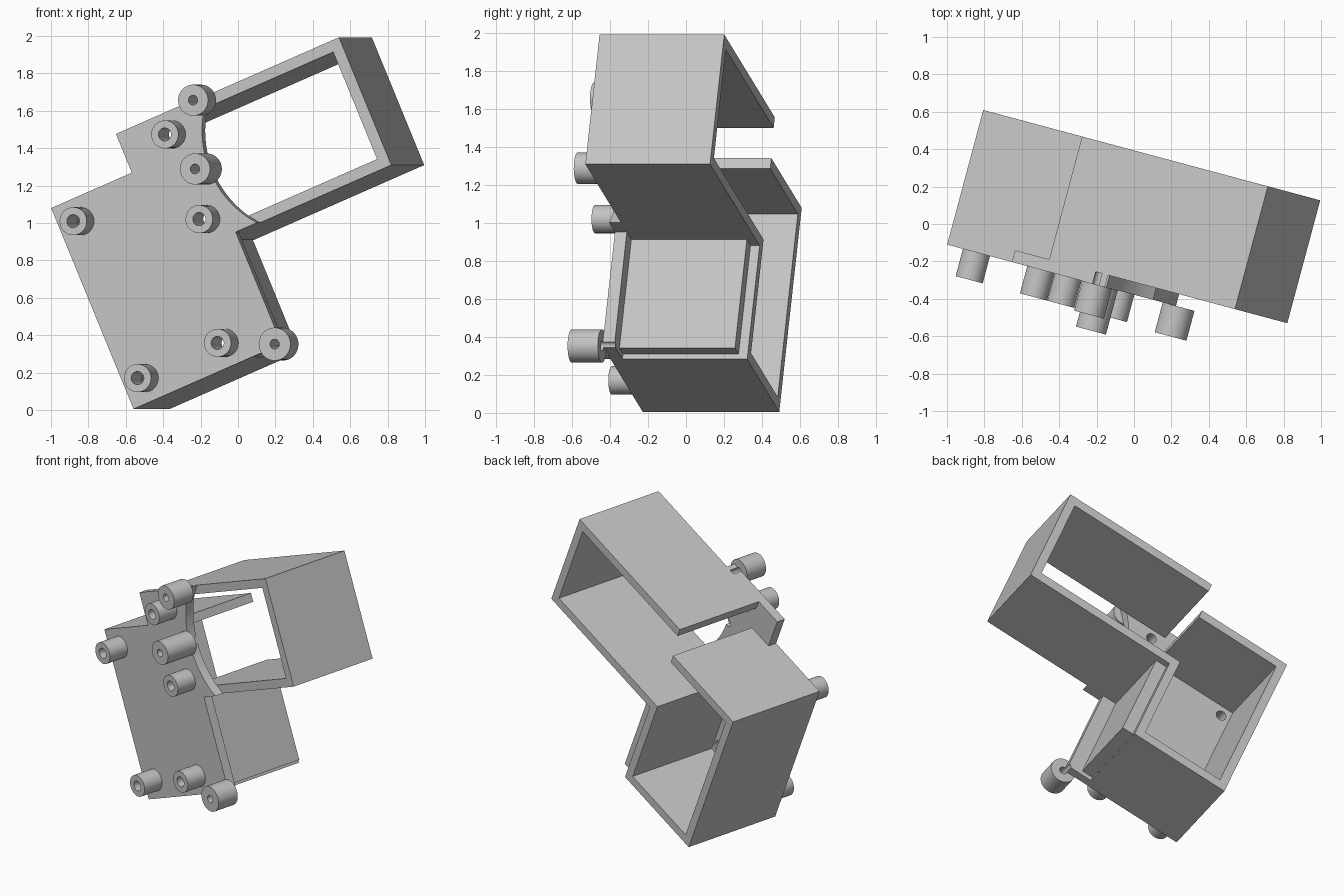
import bpy, bmesh, math
from mathutils import Matrix

cube = bpy.data.objects.get("Cube")
if cube:
    bpy.data.objects.remove(cube, do_unlink=True)

# Built upright (x across, y depth, z up), then tilted as a whole
TILT = Matrix.Rotation(math.radians(-15), 4, 'Z') @ Matrix.Rotation(math.radians(-23), 4, 'Y')

grey = bpy.data.materials.new("light_grey")
grey.use_nodes = True
COLOUR = (0.55, 0.55, 0.55, 1)
grey.diffuse_color = COLOUR
grey.node_tree.nodes["Principled BSDF"].inputs["Base Color"].default_value = COLOUR


def make(name, bm):
    bmesh.ops.recalc_face_normals(bm, faces=bm.faces)
    me = bpy.data.meshes.new(name)
    bm.to_mesh(me)
    bm.free()
    me.materials.append(grey)
    me.transform(TILT)
    ob = bpy.data.objects.new(name, me)
    bpy.context.collection.objects.link(ob)
    return ob


def extrude_profile(name, pts, y0, y1):
    bm = bmesh.new()
    face = bm.faces.new([bm.verts.new((x, y0, z)) for x, z in pts])
    res = bmesh.ops.extrude_face_region(bm, geom=[face])
    verts = [v for v in res["geom"] if isinstance(v, bmesh.types.BMVert)]
    bmesh.ops.translate(bm, verts=verts, vec=(0, y1 - y0, 0))
    return make(name, bm)


def slab(name, x0, x1, z0, z1, y0, y1):
    return extrude_profile(name, [(x0, z0), (x1, z0), (x1, z1), (x0, z1)], y0, y1)


def tube(name, x, z, y0, y1, outer, inner, n=40):
    bm = bmesh.new()
    rings = []
    for r, y in ((outer, y0), (outer, y1), (inner, y1), (inner, y0)):
        rings.append([bm.verts.new((x + r * math.cos(2 * math.pi * i / n), y,
                                    z + r * math.sin(2 * math.pi * i / n))) for i in range(n)])
    for a, b in zip(rings, rings[1:] + rings[:1]):
        for i in range(n):
            j = (i + 1) % n
            bm.faces.new((a[i], a[j], b[j], b[i]))
    return make(name, bm)


def smooth(ob):
    bpy.ops.object.select_all(action='DESELECT')
    ob.select_set(True)
    bpy.context.view_layer.objects.active = ob
    bpy.ops.object.shade_smooth_by_angle(angle=math.radians(30))


FRONT, MID, BACK = -0.365, -0.30, 0.38
T = 0.06
LEFT, RIGHT, FAR = -0.44, 0.27, 1.367
LOW, STEP, SHOULDER, TOP = 0.193, 0.843, 1.36, 1.585

# Front plate with a concave arc on its right edge
arc_x, arc_z, arc_r = 0.997, 1.2, 0.55
a0 = math.asin((STEP - arc_z) / arc_r)
a1 = math.asin((TOP - arc_z) / arc_r)
arc = []
for i in range(33):
    a = a0 + (a1 - a0) * i / 32
    arc.append((arc_x - arc_r * math.cos(a), arc_z + arc_r * math.sin(a)))
outline = [(LEFT, LOW), (0.45, LOW), (0.45, STEP)] + arc
outline += [(0.045, TOP), (0.045, SHOULDER), (LEFT, SHOULDER)]
plate = extrude_profile("front_plate", outline, FRONT, MID)

# Bosses: x, z, front end, outer radius, hole radius
bosses = [
    (-0.318, 1.232, -0.516, 0.075, 0.035),
    (-0.318, 0.321, -0.516, 0.075, 0.035),
    (0.163, 0.321, -0.516, 0.075, 0.035),
    (0.328, 0.970, -0.516, 0.075, 0.035),
    (0.330, 1.461, -0.516, 0.075, 0.035),
    (0.455, 0.190, -0.530, 0.088, 0.026),
    (0.435, 1.216, -0.610, 0.083, 0.026),
    (0.549, 1.567, -0.530, 0.083, 0.026),
]
drill = bmesh.new()
for i, (x, z, y, r, h) in enumerate(bosses):
    smooth(tube(f"boss_{i + 1}", x, z, y, FRONT, r, h))
    place = Matrix.Translation((x, MID, z)) @ Matrix.Rotation(math.pi / 2, 4, 'X')
    bmesh.ops.create_cone(drill, cap_ends=True, segments=40, radius1=h, radius2=h,
                          depth=0.4, matrix=place)

# Drill the holes through the plate
cutter = make("hole_cutter", drill)
cutter.hide_render = True
mod = plate.modifiers.new("holes", 'BOOLEAN')
mod.operation = 'DIFFERENCE'
mod.solver = 'EXACT'
mod.object = cutter
bpy.ops.object.select_all(action='DESELECT')
plate.select_set(True)
bpy.context.view_layer.objects.active = plate
bpy.ops.object.modifier_apply(modifier=mod.name)
bpy.data.objects.remove(cutter, do_unlink=True)
smooth(plate)

# Lower housing walls, open at the back
slab("lower_left_wall", LEFT, LEFT + T, LOW, SHOULDER, MID, BACK)
slab("lower_bottom_wall", LEFT + T, RIGHT, LOW, LOW + T, MID, BACK)
slab("lower_right_wall", RIGHT - T, RIGHT, LOW + T, STEP, MID, BACK)
slab("lower_top_wall", LEFT + T, 0.23, SHOULDER - T, SHOULDER, MID, BACK)
slab("raised_side_panel", RIGHT, 0.35, 0.222, STEP, MID, 0.33)

# Upper frame walls, open at front and back
slab("upper_bottom_wall", RIGHT - T, FAR - T, STEP, STEP + T, MID, BACK)
slab("upper_top_wall", 0.25, FAR - T, TOP - T, TOP, MID, BACK)
slab("upper_right_wall", FAR - T, FAR, STEP, TOP, MID, BACK)
